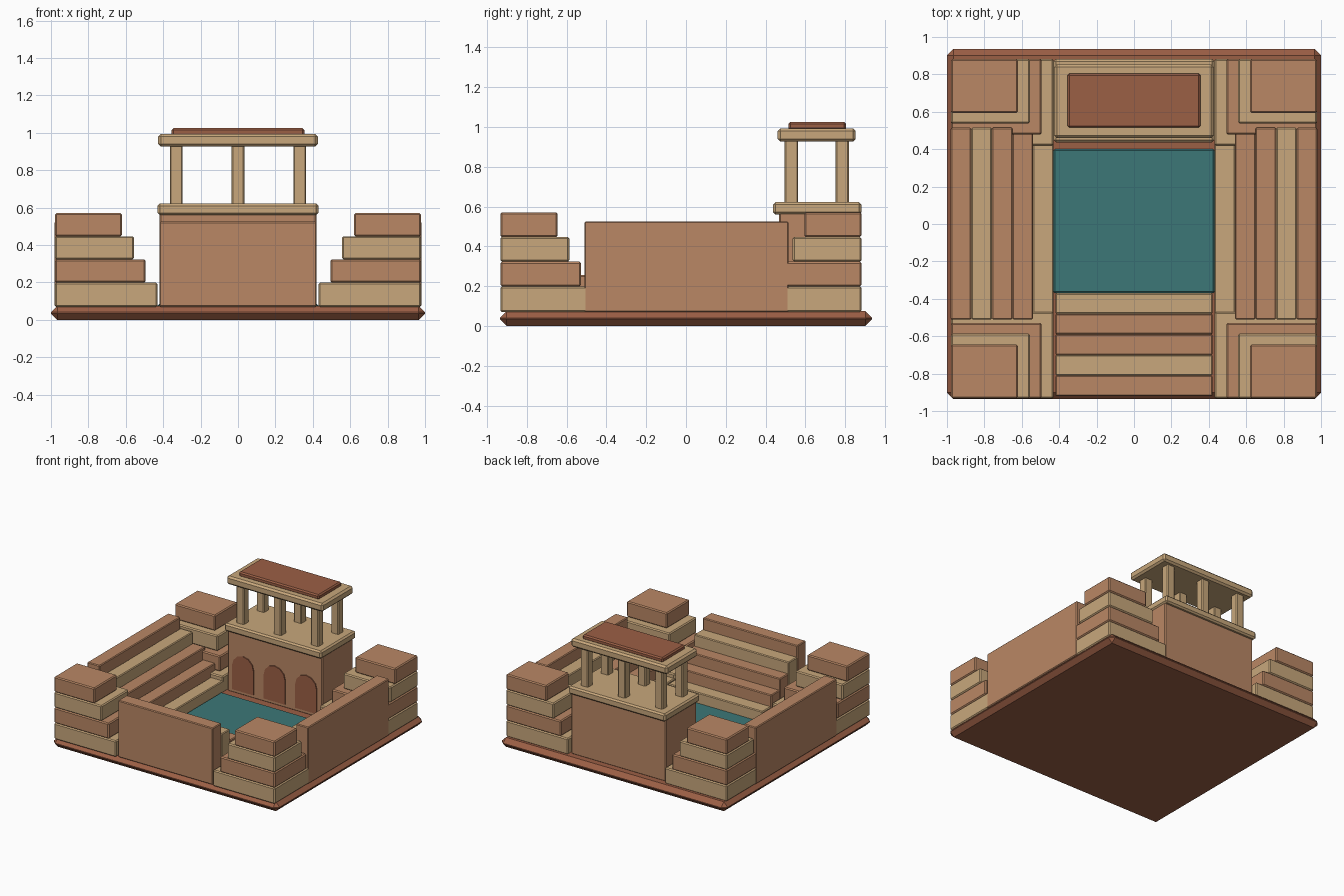
import bpy, bmesh, math

cube = bpy.data.objects.get("Cube")
if cube:
    bpy.data.objects.remove(cube, do_unlink=True)


def material(name, color):
    m = bpy.data.materials.new(name)
    m.use_nodes = True
    m.diffuse_color = (*color, 1)
    m.node_tree.nodes["Principled BSDF"].inputs["Base Color"].default_value = (*color, 1)
    return m


CLAY = material("clay_brown", (0.49, 0.245, 0.13))
SAND = material("sandstone", (0.58, 0.39, 0.2))
RED = material("brick_red", (0.33, 0.115, 0.06))
TEAL = material("pool_teal", (0.045, 0.185, 0.185))


def finish(name, bm, mat):
    bmesh.ops.recalc_face_normals(bm, faces=bm.faces)
    me = bpy.data.meshes.new(name)
    bm.to_mesh(me)
    bm.free()
    me.materials.append(mat)
    ob = bpy.data.objects.new(name, me)
    bpy.context.collection.objects.link(ob)
    return ob


def box(name, x, y, z, mat, bevel=0.008):
    """Chamfered box from (min, max) ranges."""
    bm = bmesh.new()
    bmesh.ops.create_cube(bm, size=1)
    for v in bm.verts:
        v.co = [r[0] if c < 0 else r[1] for c, r in zip(v.co, (x, y, z))]
    bmesh.ops.bevel(bm, geom=bm.edges[:], offset=bevel, segments=1, affect='EDGES')
    return finish(name, bm, mat)


def mirrored(side, a, b):
    return tuple(sorted((side * a, side * b)))


# Ground slab and pool
FLOOR = 0.07
box("base_slab", (-1, 1), (-0.935, 0.935), (0, 0.075), RED, 0.034)
box("pool_water", (-0.43, 0.43), (-0.37, 0.4), (0.05, 0.085), TEAL)

# Stepped seating on the left, right and front
STEP = 0.11
for i, mat in enumerate((SAND, CLAY, CLAY, SAND, CLAY)):
    top = 0.165 + 0.09 * i
    near = 0.43 + STEP * i
    for side, word in ((1, "left"), (-1, "right")):
        box(f"{word}_seating_{i + 1}", mirrored(side, near, near + STEP),
            (-0.51, 0.515), (FLOOR, top), mat, 0.006)
    front = -0.37 - STEP * i
    box(f"front_seating_{i + 1}", (-0.42, 0.42), (front - STEP, front),
        (FLOOR, top), mat, 0.006)

# Four stepped corner towers
for i, mat in enumerate((SAND, CLAY, SAND, CLAY)):
    z = (FLOOR if i == 0 else 0.075 + 0.124 * i, 0.199 + 0.124 * i)
    inset = 0.06 * i
    for side, word in ((1, "left"), (-1, "right")):
        x = mirrored(side, 0.43 + inset * 1.06, 0.978)
        box(f"front_{word}_tower_{i + 1}", x, (-0.933, -0.47 - inset * 0.97), z, mat)
        box(f"back_{word}_tower_{i + 1}", x, (0.42 + inset * 0.97, 0.882), z, mat)

# Pavilion
box("pavilion_body", (-0.42, 0.42), (0.467, 0.855), (FLOOR, 0.57), CLAY)
box("pavilion_cornice", (-0.43, 0.43), (0.437, 0.882), (0.56, 0.622), SAND, 0.012)
for x in (-0.33, 0, 0.33):
    for y in (0.53, 0.785):
        box("pavilion_column", (x - 0.034, x + 0.034), (y - 0.034, y + 0.034),
            (0.615, 0.935), SAND, 0.007)
box("roof_slab", (-0.427, 0.427), (0.46, 0.853), (0.926, 0.993), SAND, 0.014)
box("roof_cap", (-0.355, 0.355), (0.515, 0.805), (0.985, 1.025), RED, 0.01)

# Arched doorways as thin plates on the pavilion front
RADIUS, SEGMENTS = 0.095, 6
for cx in (-0.28, 0, 0.28):
    outline = [(cx + RADIUS, 0.1)]
    for k in range(SEGMENTS + 1):
        a = math.pi * k / SEGMENTS
        outline.append((cx + RADIUS * math.cos(a), 0.29 + RADIUS * math.sin(a)))
    outline.append((cx - RADIUS, 0.1))
    bm = bmesh.new()
    face = bm.faces.new([bm.verts.new((x, 0.468, z)) for x, z in outline])
    ext = bmesh.ops.extrude_face_region(bm, geom=[face])
    bmesh.ops.translate(bm, vec=(0, -0.009, 0),
                        verts=[g for g in ext["geom"] if isinstance(g, bmesh.types.BMVert)])
    finish("arched_doorway", bm, RED)
